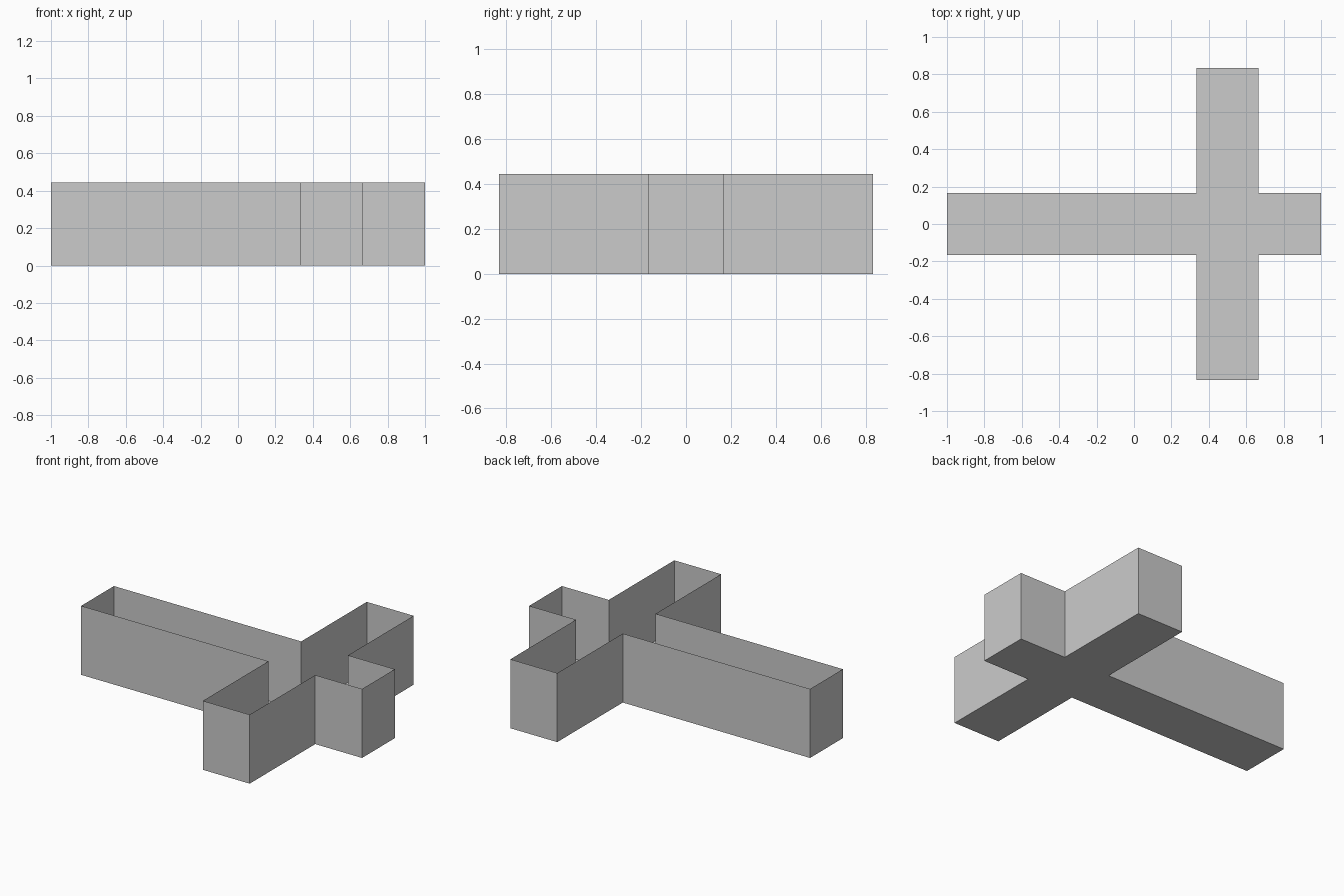
import bpy, bmesh

if "Cube" in bpy.data.objects:
    bpy.data.objects.remove(bpy.data.objects["Cube"])

HEIGHT = 0.444
HALF = 1 / 6          # half the width of the long arm
SPAN = 5 / 6          # reach of the side arms
X0, X1 = 1 / 3, 2 / 3 # side arm position along x

grey = bpy.data.materials.new("light grey")
grey.diffuse_color = (0.6, 0.6, 0.6, 1)
grey.use_nodes = True
grey.node_tree.nodes["Principled BSDF"].inputs["Base Color"].default_value = grey.diffuse_color

# Cross outline: the front half, then its mirror, counter-clockwise from above
front = [(-1, -HALF), (X0, -HALF), (X0, -SPAN), (X1, -SPAN), (X1, -HALF), (1, -HALF)]
outline = front + [(x, -y) for x, y in reversed(front)]

bm = bmesh.new()
low = [bm.verts.new((x, y, 0)) for x, y in outline]
high = [bm.verts.new((x, y, HEIGHT)) for x, y in outline]

# Floor, facing down
bm.faces.new(low[::-1])

# Thin upright walls, open at the top
for i in range(len(low)):
    j = (i + 1) % len(low)
    bm.faces.new((low[i], low[j], high[j], high[i]))

mesh = bpy.data.meshes.new("cross_tray")
bm.to_mesh(mesh)
bm.free()
mesh.materials.append(grey)
tray = bpy.data.objects.new("cross_tray", mesh)
bpy.context.collection.objects.link(tray)
